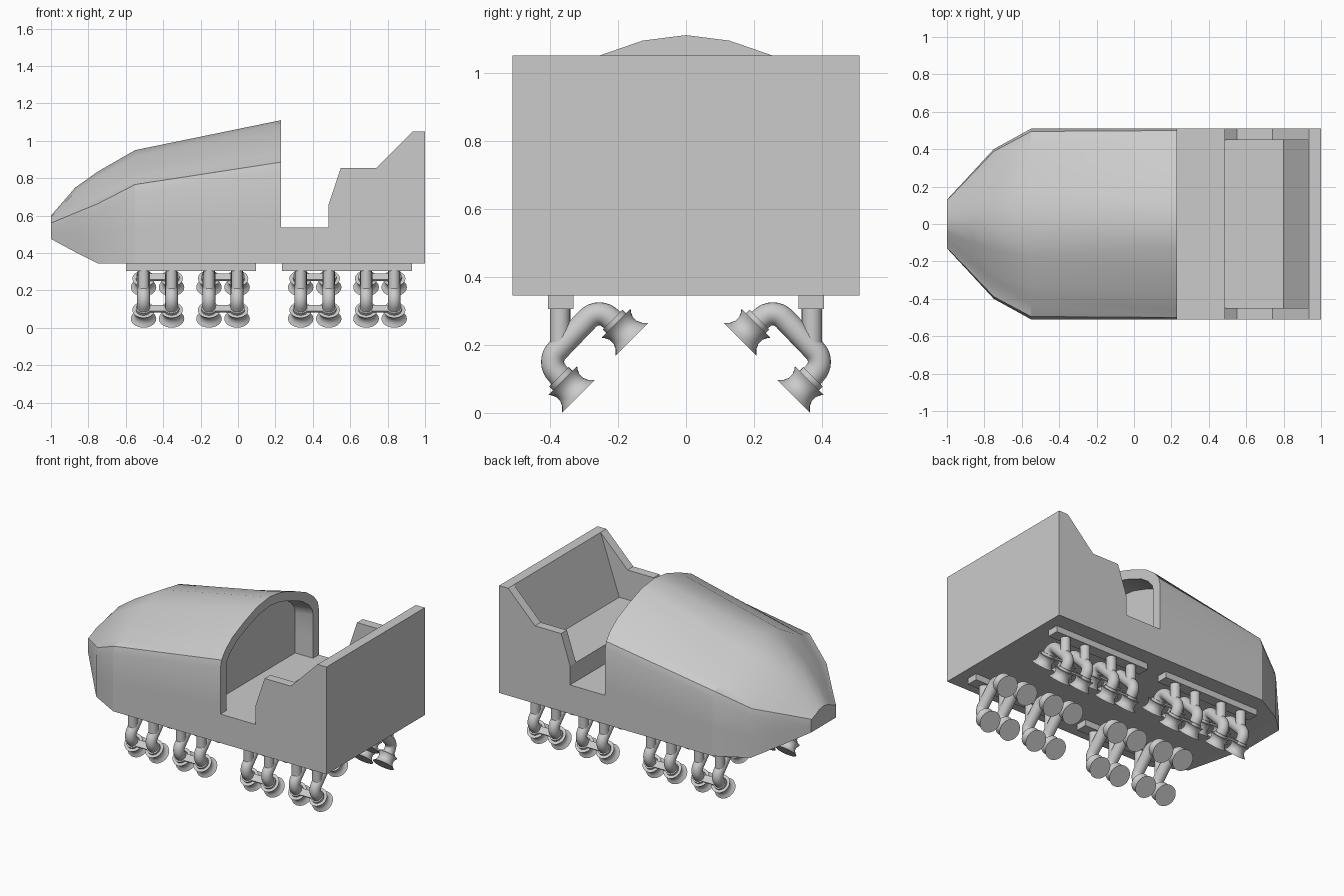
import bpy, bmesh, math
from mathutils import Vector

cube = bpy.data.objects.get("Cube")
if cube:
    bpy.data.objects.remove(cube)

grey = bpy.data.materials.new("plain_grey")
grey.use_nodes = True
tone = (0.6, 0.6, 0.6, 1)
grey.diffuse_color = tone
grey.node_tree.nodes["Principled BSDF"].inputs["Base Color"].default_value = tone


def make(name, bm, smooth=None):
    bmesh.ops.recalc_face_normals(bm, faces=bm.faces)
    mesh = bpy.data.meshes.new(name)
    bm.to_mesh(mesh)
    bm.free()
    mesh.materials.append(grey)
    obj = bpy.data.objects.new(name, mesh)
    bpy.context.collection.objects.link(obj)
    if smooth:
        bpy.ops.object.select_all(action="DESELECT")
        obj.select_set(True)
        bpy.context.view_layer.objects.active = obj
        bpy.ops.object.shade_smooth_by_angle(angle=math.radians(smooth))
    return obj


def loft(bm, rings):
    """Skin closed rings of points and cap both ends."""
    rows = [[bm.verts.new(p) for p in ring] for ring in rings]
    for a, b in zip(rows, rows[1:]):
        for i in range(len(a)):
            j = (i + 1) % len(a)
            bm.faces.new((a[i], a[j], b[j], b[i]))
    bm.faces.new(rows[0])
    bm.faces.new(rows[-1])


def slab(name, outline, y0, y1):
    """Extrude an x-z outline across y."""
    bm = bmesh.new()
    loft(bm, [[(x, y, z) for x, z in outline] for y in (y0, y1)])
    return make(name, bm)


# Hood: lofted nose with a hollow arched rear
ROUND = [(1, 0), (.98, .17), (.9, .36), (.75, .57), (.51, .77), (.25, .94), (0, 1)]
CREASED = [(1, 0), (.97, .2), (.84, .27), (.75, .4), (.65, .47), (.35, .86), (0, 1)]


def section(x, width, bottom, side, top, roof):
    half = [(width, bottom), (width, (bottom + side) / 2)]
    half += [(width * u, side + (top - side) * v) for u, v in roof]
    other = [(-y, z) for y, z in reversed(half[:-1])]
    return [(x, y, z) for y, z in half + other]


bm = bmesh.new()
loft(bm, [
    section(-1, .13, .475, .55, .6, CREASED),
    section(-.87, .27, .405, .58, .75, CREASED),
    section(-.75, .4, .345, .62, .835, CREASED),
    section(-.55, .51, .345, .72, .95, CREASED),
    section(.23, .51, .345, .84, 1.11, ROUND),
    section(.23, .45, .535, .82, 1.05, ROUND),
    section(.1, .45, .535, .8, 1.03, ROUND),
])
make("hood", bm, 28)

# Rear tub: two side walls around the floor, seat and backrest
wall = [(.23, .345), (1, .345), (1, 1.05), (.935, 1.05), (.74, .855),
        (.55, .855), (.485, .66), (.485, .535), (.23, .535)]
seat = [(.23, .345), (1, .345), (1, 1.05), (.935, 1.05), (.8, .66),
        (.485, .66), (.485, .535), (.23, .535)]
slab("left_wall", wall, .45, .51)
slab("right_wall", wall, -.51, -.45)
slab("seat", seat, -.45, .45)


# Running gear
def tube(bm, path, radii, sides=20):
    """Sweep a circle along a path lying in the y-z plane."""
    rings = []
    for i, p in enumerate(path):
        along = (path[min(i + 1, len(path) - 1)] - path[max(i - 1, 0)]).normalized()
        across = along.cross(Vector((1, 0, 0)))
        ring = []
        for k in range(sides):
            a = math.tau * k / sides
            ring.append(p + radii[i] * (Vector((math.cos(a), 0, 0)) + across * math.sin(a)))
        rings.append(ring)
    loft(bm, rings)


def arc(x, y, z, r, start, end, steps=8):
    angles = [math.radians(start + (end - start) * i / steps) for i in range(steps + 1)]
    return [Vector((x, y + r * math.cos(a), z + r * math.sin(a))) for a in angles]


SPOOL = [(-.033, .068), (-.02, .055), (-.005, .048), (.012, .048), (.025, .054), (.033, .06)]
AXLE = Vector((0, 1, 1)).normalized()
HUBS = [Vector((0, .182, .24)), Vector((0, .339, .072))]


def mirrored(name, build, smooth=None):
    for side, sign in (("left", 1), ("right", -1)):
        bm = bmesh.new()
        build(bm)
        for v in bm.verts:
            v.co.y *= sign
        make(side + "_" + name, bm, smooth)


def pair_of_arms(centre):
    def build(bm):
        for x in (centre - .075, centre + .075):
            shift = Vector((x, 0, 0))
            ends = [h + shift + AXLE * .03 for h in HUBS]
            path = [ends[0]] + arc(x, .255, .245, .046, 135, 45)
            path += arc(x, .345, .15, .047, 45, -45) + [ends[1]]
            tube(bm, path, [.034] * len(path))
            post = [Vector((x, .37, z)) for z in (.19, .32)]
            tube(bm, post, [.03, .03])
            # Collar behind each wheel
            for e in ends:
                tube(bm, [e, e + AXLE * .018], [.041, .041])
    return build


def wheels(centre):
    def build(bm):
        for x in (centre - .075, centre + .075):
            for h in HUBS:
                c = h + Vector((x, 0, 0))
                tube(bm, [c + AXLE * d for d, r in SPOOL], [r for d, r in SPOOL], 28)
    return build


def ties(centre):
    def build(bm):
        across = AXLE.cross(Vector((1, 0, 0)))
        for h in HUBS:
            rings = []
            for x in (centre - .09, centre + .09):
                c = h + Vector((x, 0, 0)) + AXLE * .042
                rings.append([c + AXLE * a * .006 + across * b * .022
                              for a, b in ((-1, -1), (1, -1), (1, 1), (-1, 1))])
            loft(bm, rings)
    return build


for n, centre in enumerate((-.43, -.08, .41, .76), 1):
    mirrored(f"wheel_arms_{n}", pair_of_arms(centre), 40)
    mirrored(f"wheels_{n}", wheels(centre), 40)
    mirrored(f"tie_plates_{n}", ties(centre))

# Mounting rails under the body
for place, x0 in (("front", -.6), ("rear", .235)):
    outline = [(x0, .305), (x0 + .695, .305), (x0 + .695, .345), (x0, .345)]
    slab(place + "_left_rail", outline, .33, .405)
    slab(place + "_right_rail", outline, -.405, -.33)
